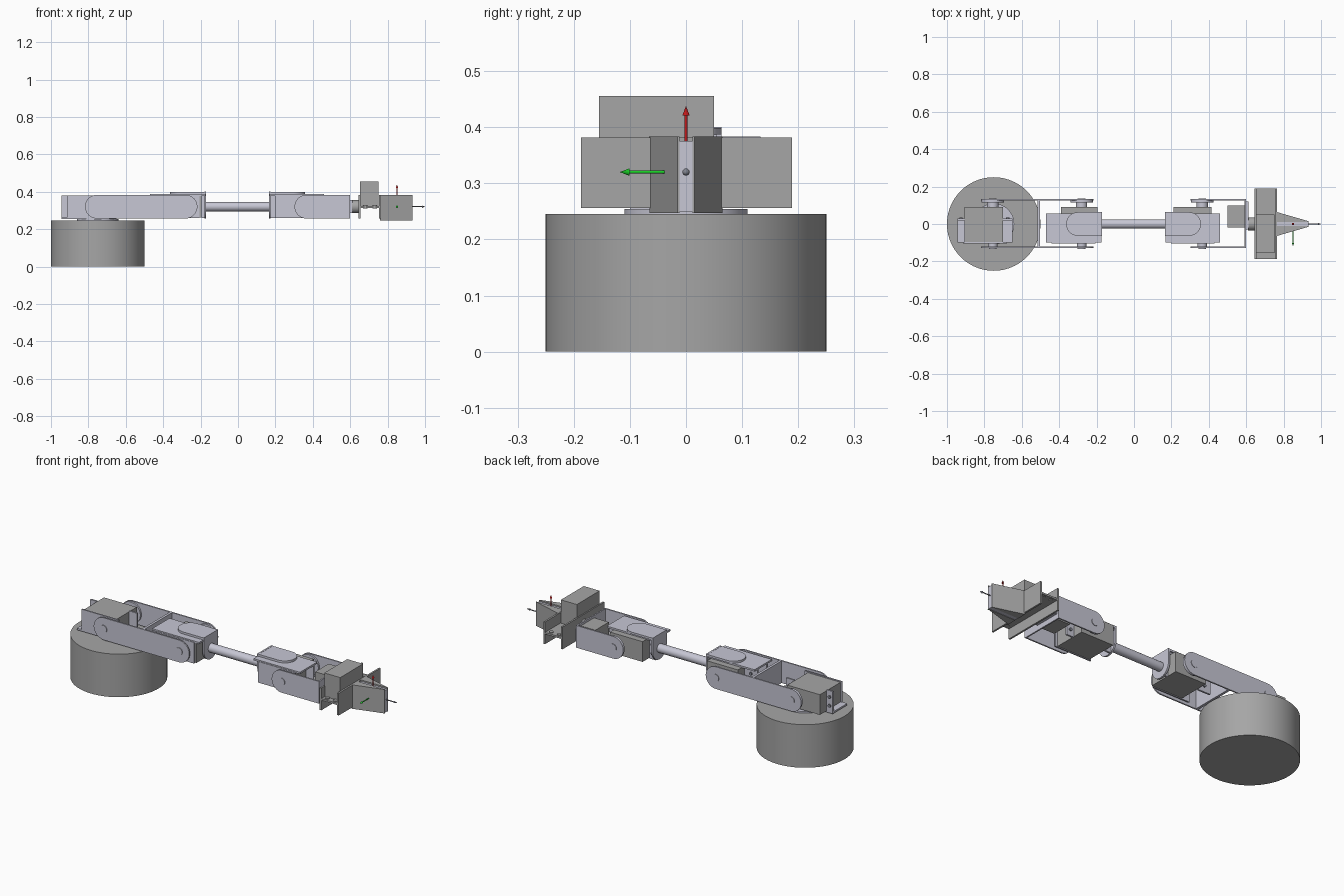
import bpy, bmesh, math
from mathutils import Vector

if "Cube" in bpy.data.objects:
    bpy.data.objects.remove(bpy.data.objects["Cube"])


def mat(name, r, g, b):
    m = bpy.data.materials.new(name)
    m.diffuse_color = (r, g, b, 1)
    m.use_nodes = True
    m.node_tree.nodes["Principled BSDF"].inputs["Base Color"].default_value = m.diffuse_color
    return m


GREY = mat("mid grey", 0.38, 0.38, 0.38)
METAL = mat("pale lilac metal", 0.57, 0.57, 0.66)
RED = mat("red", 0.55, 0.01, 0.01)
GREEN = mat("green", 0.01, 0.6, 0.02)
STEEL = mat("steel grey", 0.22, 0.23, 0.27)
ZC = 0.32  # height of the arm axis


def finish(name, bm, m, smooth=False):
    bmesh.ops.recalc_face_normals(bm, faces=bm.faces)
    me = bpy.data.meshes.new(name)
    bm.to_mesh(me)
    bm.free()
    ob = bpy.data.objects.new(name, me)
    bpy.context.collection.objects.link(ob)
    me.materials.append(m)
    if smooth:
        bpy.ops.object.select_all(action='DESELECT')
        ob.select_set(True)
        bpy.context.view_layer.objects.active = ob
        bpy.ops.object.shade_smooth_by_angle(angle=math.radians(35))
    return ob


def box(name, x0, x1, y0, y1, z0, z1, m):
    bm = bmesh.new()
    bmesh.ops.create_cube(bm, size=1)
    for v in bm.verts:
        v.co = ((x0 + x1) / 2 + v.co.x * (x1 - x0),
                (y0 + y1) / 2 + v.co.y * (y1 - y0),
                (z0 + z1) / 2 + v.co.z * (z1 - z0))
    return finish(name, bm, m)


def rod(name, a, b, r, m, r2=None, seg=32):
    a, b = Vector(a), Vector(b)
    bm = bmesh.new()
    bmesh.ops.create_cone(bm, cap_ends=True, segments=seg, radius1=r,
                          radius2=r if r2 is None else r2, depth=(b - a).length)
    q = (b - a).to_track_quat('Z', 'Y')
    for v in bm.verts:
        v.co = q @ v.co + (a + b) / 2
    return finish(name, bm, m, True)


def prism(name, pts, offset, m, smooth=False):
    """Extrude a closed outline by an offset vector."""
    bm = bmesh.new()
    f = bm.faces.new([bm.verts.new(p) for p in pts])
    r = bmesh.ops.extrude_face_region(bm, geom=[f])
    bmesh.ops.translate(bm, vec=offset,
                        verts=[g for g in r['geom'] if isinstance(g, bmesh.types.BMVert)])
    return finish(name, bm, m, smooth)


def arc(cx, cy, r, a0, a1, n=16):
    return [(cx + r * math.cos(math.radians(a0 + (a1 - a0) * i / n)),
             cy + r * math.sin(math.radians(a0 + (a1 - a0) * i / n))) for i in range(n + 1)]


def link_plates(name, xa, xb, round_right):
    """Pair of side plates with rounded ends, one on each side of the arm."""
    r = 0.063
    out = arc(xa, ZC, r, 90, 270)
    out += arc(xb, ZC, r, -90, 90) if round_right else [(xb, ZC - r), (xb, ZC + r)]
    for side, y in (("front", -0.129), ("back", 0.125)):
        prism(f"{name}_{side}", [(x, y, z) for x, z in out], (0, 0.008, 0), METAL, True)


def servo(name, x0, x1, bx0, bx1, pivot, up):
    """Motor body with its holder; the holder tray is above (up=1) or below."""
    z0, z1 = (0.263, 0.378) if up > 0 else (0.26, 0.375)
    box(name + "_body", x0, x1, -0.095, 0.09, z0, z1, GREY)
    zt = 0.382 if up > 0 else 0.258
    box(name + "_tray", bx0, bx1, -0.10, 0.03 if up < 0 else 0.055, zt - 0.005, zt + 0.005, METAL)
    box(name + "_back_plate", bx0 + 0.03, bx1 - 0.03, -0.103, -0.095, 0.26, 0.38, METAL)
    for i, (a, b) in enumerate(((bx0, x0), (x1, bx1))):
        box(f"{name}_ear_{i}", a, b, 0.02, 0.03, 0.26, 0.38, METAL)
        for z in (0.295, 0.345):  # mounting screws
            rod(f"{name}_screw_{i}", ((a + b) / 2, 0.03, z), ((a + b) / 2, 0.036, z), 0.009, STEEL, seg=12)
    rod(name + "_shaft", (pivot, 0.09, ZC), (pivot, 0.12, ZC), 0.03, METAL)
    rod(name + "_horn", (pivot, 0.115, ZC), (pivot, 0.126, ZC), 0.06, METAL)
    rod(name + "_idler", (pivot, -0.128, ZC), (pivot, -0.10, ZC), 0.025, METAL)
    for y in (-0.131, 0.134):  # pivot pin ends
        rod(name + "_pin", (pivot, y - 0.002, ZC), (pivot, y + 0.002, ZC), 0.021, METAL)


def tube_mount(name, x, d):
    """Flange at the tube end with a round-ended tongue over the holder."""
    r = 0.063
    out = [(ZC + 0.08, r)] + [(ZC - p, q) for p, q in arc(0, 0, r, 90, -90)] + [(ZC + 0.08, -r)]
    prism(name + "_flange", [(x, q, p) for p, q in out], (d * 0.01, 0, 0), METAL, True)
    xe = x + d * 0.13
    tip = [(xe + d * p, q) for p, q in arc(0, 0, r, -90, 90)]
    prism(name + "_tongue", [(x, -r, 0.387)] + [(p, q, 0.387) for p, q in tip] + [(x, r, 0.387)],
          (0, 0, 0.012), METAL, True)


# base
rod("base_drum", (-0.75, 0, 0), (-0.75, 0, 0.245), 0.25, GREY, seg=96)
rod("turntable", (-0.75, 0, 0.245), (-0.75, 0, 0.254), 0.11, METAL, seg=48)

# three joints
servo("shoulder_motor", -0.906, -0.70, -0.944, -0.65, -0.755, -1)
servo("elbow_motor", -0.39, -0.195, -0.47, -0.175, -0.28, 1)
servo("wrist_motor", 0.21, 0.415, 0.168, 0.46, 0.365, 1)

# upper link: two brackets back to back
link_plates("upper_link", -0.755, -0.28, True)
box("upper_link_web", -0.517, -0.503, -0.125, 0.128, 0.257, 0.383, METAL)

# forearm tube
tube_mount("tube_mount_rear", -0.17, -1)
tube_mount("tube_mount_fore", 0.165, 1)
rod("forearm_tube", (-0.175, 0, ZC), (0.17, 0, ZC), 0.025, METAL)

# wrist bracket
link_plates("wrist_link", 0.365, 0.60, False)
box("wrist_link_web", 0.592, 0.60, -0.127, 0.13, 0.257, 0.383, METAL)
box("roll_motor", 0.50, 0.593, -0.02, 0.10, 0.27, 0.37, GREY)
box("roll_plate", 0.60, 0.613, -0.03, 0.12, 0.285, 0.355, METAL)
rod("roll_hub", (0.61, 0, ZC), (0.648, 0, ZC), 0.035, GREY)

# gripper: H-shaped channel, motor on top
box("gripper_rear_wall", 0.645, 0.655, -0.187, 0.189, 0.256, 0.382, GREY)
box("gripper_front_wall", 0.755, 0.765, -0.187, 0.189, 0.256, 0.382, GREY)
box("gripper_shelf", 0.65, 0.76, -0.187, 0.189, 0.313, 0.323, GREY)
box("gripper_motor", 0.652, 0.752, -0.155, 0.05, 0.32, 0.456, GREY)
for y in (-0.168, 0.168):
    for x in (0.68, 0.73):
        rod("gripper_screw", (x, y, 0.31), (x, y, 0.327), 0.012, GREY, seg=16)

# jaws and the held strip
for name, s in (("jaw_front", -1), ("jaw_back", 1)):
    prism(name, [(0.76, s * 0.012, 0.247), (0.76, s * 0.065, 0.247), (0.933, s * 0.015, 0.247),
                 (0.933, s * 0.012, 0.247)], (0, 0, 0.136), GREY)
box("held_strip", 0.76, 0.932, -0.0125, 0.0125, 0.249, 0.375, METAL)

# axis arrows at the gripper point
for name, d, n, m in (("arrow_forward", (1, 0, 0), 0.15, STEEL), ("arrow_side", (0, -1, 0), 0.118, GREEN),
                      ("arrow_up", (0, 0, 1), 0.118, RED)):
    o, d = Vector((0.85, 0, ZC)), Vector(d)
    rod(name + "_shaft", o, o + d * (n - 0.015), 0.0028, m, seg=12)
    rod(name + "_head", o + d * (n - 0.017), o + d * n, 0.0065, m, r2=0.0, seg=16)
